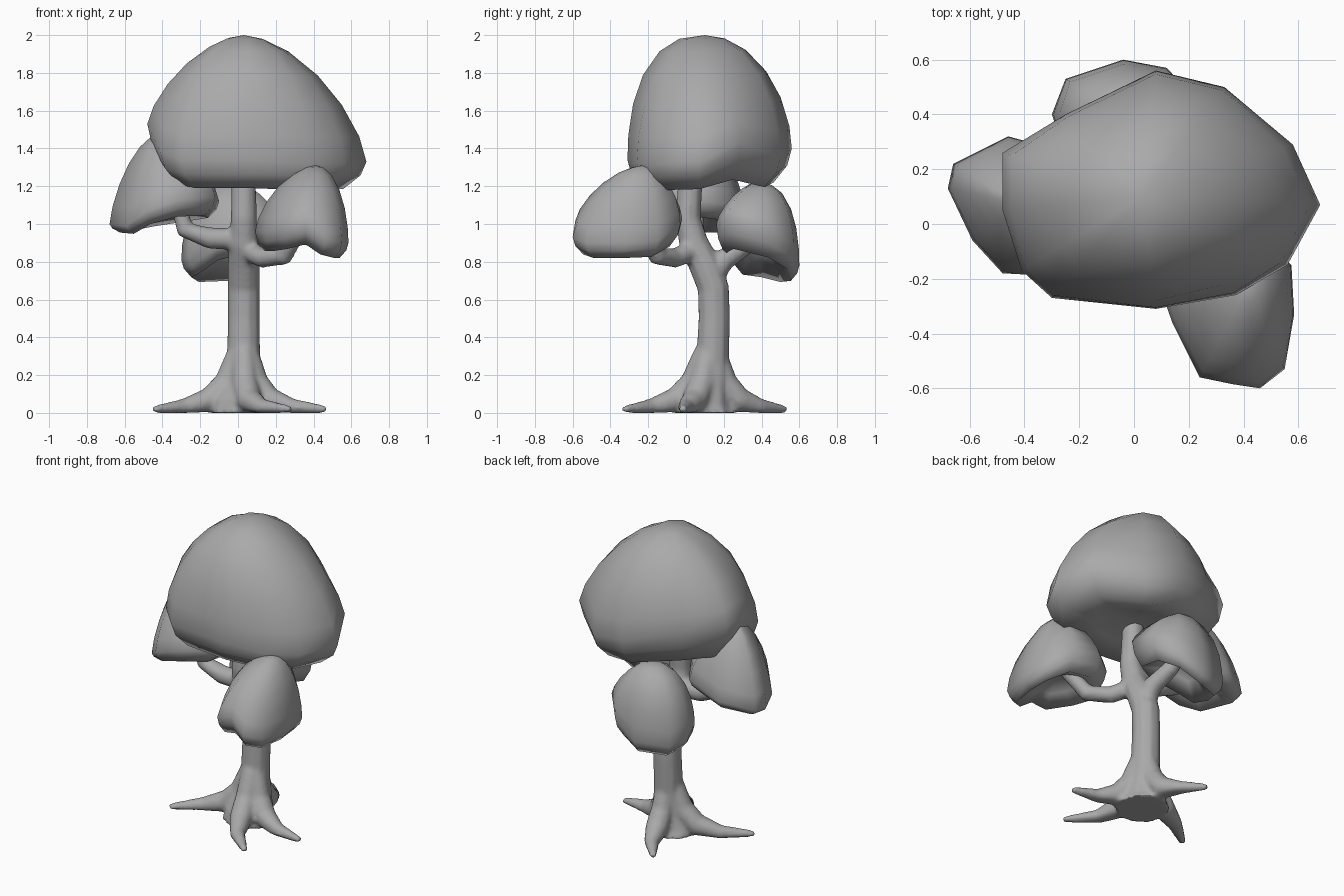
import bpy, bmesh
from math import tau
from mathutils import Matrix, Vector

cube = bpy.data.objects.get("Cube")
if cube:
    bpy.data.objects.remove(cube, do_unlink=True)

grey = bpy.data.materials.new("plain_grey")
grey.use_nodes = True
COLOUR = (0.4, 0.4, 0.4, 1)
grey.diffuse_color = COLOUR
grey.node_tree.nodes["Principled BSDF"].inputs["Base Color"].default_value = COLOUR
UP = Vector((0, 0, 1))


def finish(name, bm):
    """Turn a bmesh into a smooth shaded object."""
    bmesh.ops.recalc_face_normals(bm, faces=bm.faces[:])
    mesh = bpy.data.meshes.new(name)
    bm.to_mesh(mesh)
    bm.free()
    mesh.materials.append(grey)
    mesh.shade_smooth()
    obj = bpy.data.objects.new(name, mesh)
    bpy.context.collection.objects.link(obj)
    return obj


def bridge(bm, rings):
    """Join successive rings of vertices with quads."""
    for low, high in zip(rings, rings[1:]):
        n = len(low)
        for i in range(n):
            j = (i + 1) % n
            bm.faces.new((low[i], low[j], high[j], high[i]))


def cap(bm, ring, point):
    """Close a ring with a fan of triangles."""
    tip = bm.verts.new(point)
    for i in range(len(ring)):
        bm.faces.new((ring[i - 1], ring[i], tip))


def canopy(name, rim, apex, floor, drop, hollow, fullness=1):
    """Dome rising from an uneven rim to its apex, with a hollow underside."""
    bm = bmesh.new()
    rim = [Vector(p) for p in rim]
    apex = Vector(apex)
    core = sum(rim, Vector()) / len(rim)
    core.z = hollow
    rings = []
    # underside, from the hollow out to the rim
    for size, sink in ((0.45, None), (0.8, 1), (0.95, 0.5)):
        ring = []
        for p in rim:
            q = core.lerp(p, size)
            low = p.z + (floor - p.z) * drop
            q.z = (low + hollow) / 2 if sink is None else p.z + (low - p.z) * sink
            ring.append(bm.verts.new(q))
        rings.append(ring)
    # dome: steep sides bulge more than shallow ones
    for h in (0, 0.2, 0.45, 0.68, 0.87, 0.97):
        ring = []
        for p in rim:
            slope = (apex.z - p.z) / (apex - p).xy.length
            f = fullness * max(0, min(1, (slope - 1) / 0.6))
            size = (1 - h ** (1.4 + 0.8 * f)) ** (0.6 - 0.2 * f)
            q = apex.lerp(p, size)
            q.z = p.z + (apex.z - p.z) * h
            ring.append(bm.verts.new(q))
        rings.append(ring)
    bridge(bm, rings)
    cap(bm, rings[0], core)
    cap(bm, rings[-1], apex)
    return finish(name, bm)


def tube(bm, path, sides=10):
    """Tapered limb through (x, y, z, radius) points, kept above the ground."""
    points = [Vector(p[:3]) for p in path]
    rings = []
    for i, p in enumerate(points):
        along = points[min(i + 1, len(points) - 1)] - points[max(i - 1, 0)]
        turn = UP.rotation_difference(along.normalized())
        ring = []
        for k in range(sides):
            spoke = Matrix.Rotation(tau * k / sides, 3, "Z") @ Vector((path[i][3], 0, 0))
            q = p + turn @ spoke
            q.z = max(q.z, 0)
            ring.append(bm.verts.new(q))
        rings.append(ring)
    bridge(bm, rings)
    cap(bm, rings[0], points[0])
    cap(bm, rings[-1], points[-1])


# foliage
canopy("main_canopy", [
    (0.68, 0.07, 1.33), (0.58, 0.29, 1.43), (0.33, 0.5, 1.35), (0.08, 0.56, 1.4),
    (-0.25, 0.4, 1.47), (-0.48, 0.26, 1.53), (-0.48, 0.05, 1.53), (-0.41, -0.17, 1.38),
    (-0.3, -0.27, 1.34), (0.08, -0.31, 1.34), (0.37, -0.26, 1.32), (0.56, -0.15, 1.32),
], (0.03, 0.1, 2), 1.04, 0.5, 1.28)

canopy("right_canopy", [
    (-0.68, 0.13, 1), (-0.59, -0.06, 0.99), (-0.48, -0.18, 1.07), (-0.3, -0.19, 1.13),
    (-0.12, -0.1, 1.14), (-0.1, 0.1, 1.12), (-0.2, 0.25, 1.1), (-0.46, 0.32, 1.05),
    (-0.66, 0.22, 1),
], (-0.43, 0.08, 1.47), 0.87, 0.35, 1.11, 0)

canopy("left_canopy", [
    (0.09, -0.22, 0.96), (0.14, -0.36, 0.96), (0.24, -0.56, 0.98), (0.36, -0.585, 1.02),
    (0.46, -0.6, 0.93), (0.55, -0.53, 0.9), (0.585, -0.33, 0.9), (0.575, -0.15, 0.91),
    (0.45, -0.03, 1), (0.25, -0.02, 1.03), (0.13, -0.1, 1),
], (0.41, -0.23, 1.31), 0.7, 0.4, 0.98, 0.6)

canopy("back_canopy", [
    (-0.3, 0.4, 0.81), (-0.26, 0.28, 0.83), (-0.12, 0.2, 0.95), (0.06, 0.16, 1),
    (0.2, 0.22, 1.04), (0.23, 0.45, 0.97), (0.12, 0.57, 0.88), (-0.04, 0.6, 0.78),
    (-0.25, 0.53, 0.77),
], (-0.02, 0.38, 1.22), 0.55, 0.35, 0.95)

# trunk with branches and roots, fused into one surface
wood = bmesh.new()
tube(wood, [(0.02, 0.1, 0, 0.17), (0.02, 0.1, 0.05, 0.15), (0.03, 0.12, 0.14, 0.115),
            (0.03, 0.14, 0.27, 0.09), (0.03, 0.15, 0.5, 0.086), (0.03, 0.145, 0.66, 0.086),
            (0.03, 0.1, 0.78, 0.086), (0.03, 0.04, 0.9, 0.08), (0.03, 0.01, 1.03, 0.07),
            (0.03, 0.03, 1.32, 0.065)])
# right, left and back branches
tube(wood, [(0.03, 0.05, 0.92, 0.06), (-0.15, 0.05, 0.925, 0.058),
            (-0.28, 0.05, 0.97, 0.05), (-0.33, 0.05, 1.15, 0.04)])
tube(wood, [(0.03, 0.06, 0.87, 0.055), (0.13, -0.06, 0.82, 0.053),
            (0.24, -0.15, 0.83, 0.052), (0.34, -0.24, 1, 0.045)])
tube(wood, [(0.03, 0.12, 0.7, 0.07), (0.02, 0.2, 0.81, 0.06),
            (-0.02, 0.32, 0.89, 0.052), (-0.04, 0.38, 0.99, 0.045)])
# roots curl sideways a little on their way to the tip
start = Vector((0.03, 0.13, 0))
for x, y, curl in ((-0.45, -0.08, -0.05), (0.47, -0.02, -0.04),
                   (0.28, -0.33, -0.07), (-0.13, 0.53, -0.05)):
    reach = Vector((x, y, 0)) - start
    side = Vector((-reach.y, reach.x, 0)).normalized() * curl
    path = []
    for t, z, r in ((0.05, 0.32, 0.06), (0.16, 0.16, 0.07), (0.34, 0.065, 0.07),
                    (0.62, 0.03, 0.046), (1, 0.018, 0.02)):
        p = start + reach * t + side * (4 * t * (1 - t))
        path.append((p.x, p.y, z, r))
    tube(wood, path)
trunk = finish("trunk_and_roots", wood)

remesh = trunk.modifiers.new("fuse", "REMESH")
remesh.mode = "VOXEL"
remesh.voxel_size = 0.014
remesh.use_smooth_shade = True
soften = trunk.modifiers.new("soften", "SMOOTH")
soften.factor = 0.5
soften.iterations = 5
